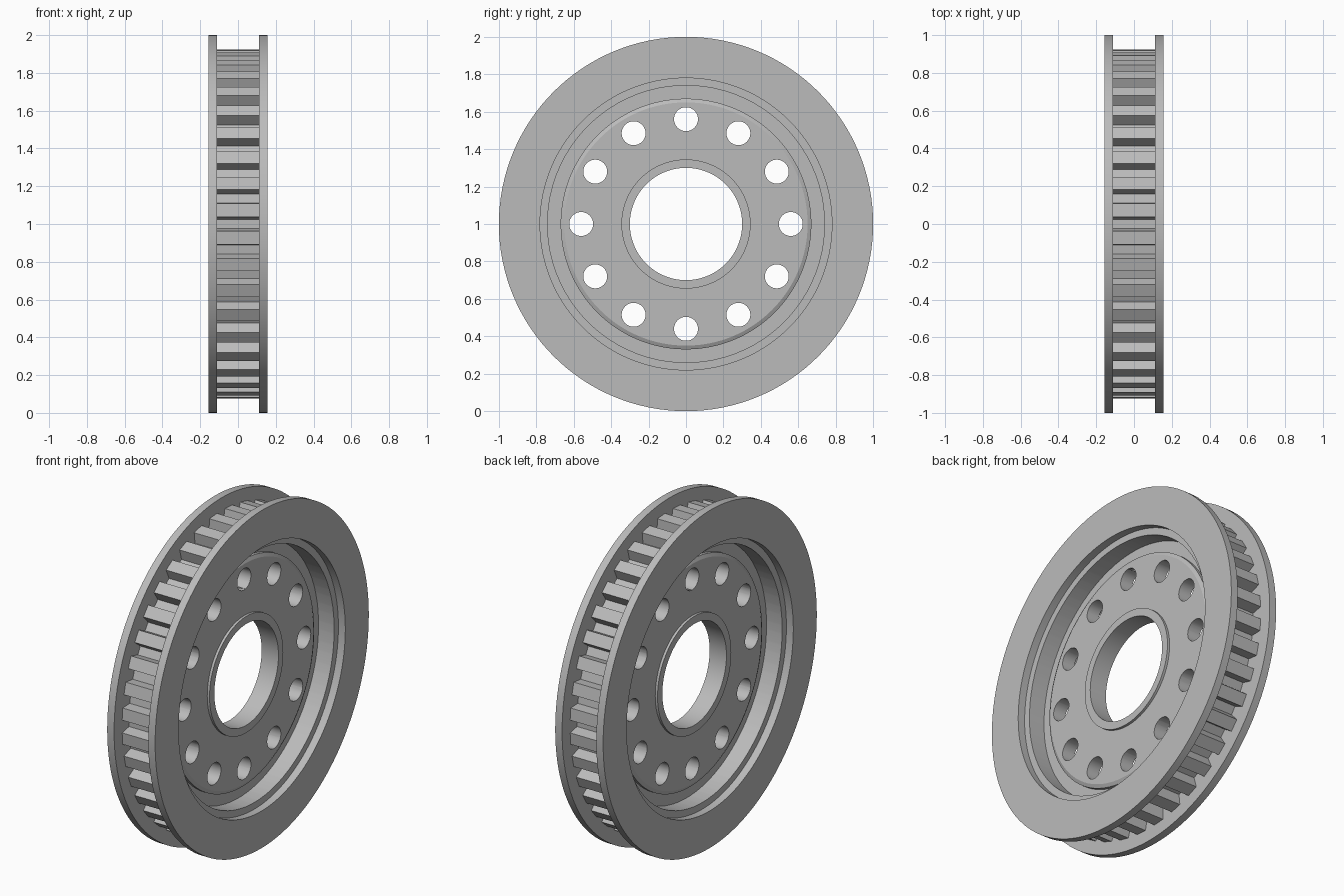
import bpy, bmesh, math
from math import pi, sin, cos, radians

cube = bpy.data.objects.get("Cube")
if cube:
    bpy.data.objects.remove(cube, do_unlink=True)

grey = bpy.data.materials.new("machined grey")
grey.use_nodes = True
colour = (0.5, 0.5, 0.5, 1)
grey.diffuse_color = colour
grey.node_tree.nodes["Principled BSDF"].inputs["Base Color"].default_value = colour


def ring_solid(name, rings):
    """Join closed rings of (x, radius, angle) points, last to first, into a solid about the x axis."""
    bm = bmesh.new()
    loops = [[bm.verts.new((x, r * cos(a), 1 + r * sin(a))) for x, r, a in ring] for ring in rings]
    n = len(loops[0])
    for k, loop in enumerate(loops):
        after = loops[(k + 1) % len(loops)]
        for i in range(n):
            j = (i + 1) % n
            bm.faces.new((loop[i], loop[j], after[j], after[i]))
    bmesh.ops.recalc_face_normals(bm, faces=bm.faces)
    mesh = bpy.data.meshes.new(name)
    bm.to_mesh(mesh)
    bm.free()
    mesh.materials.append(grey)
    obj = bpy.data.objects.new(name, mesh)
    bpy.context.collection.objects.link(obj)
    return obj


def lathe(name, profile, steps=128):
    return ring_solid(name, [[(x, r, 2 * pi * i / steps) for i in range(steps)] for x, r in profile])


def smooth(obj):
    bpy.ops.object.select_all(action='DESELECT')
    obj.select_set(True)
    bpy.context.view_layer.objects.active = obj
    bpy.ops.object.shade_smooth_by_angle(angle=radians(20))


# Toothed rim: trapezoid teeth around a plain bore
TEETH, TIP, ROOT, BORE, HALF = 40, 0.925, 0.86, 0.74, 0.112
pitch = 2 * pi / TEETH
outline = []
for t in range(TEETH):
    mid = (t + 0.5) * pitch
    for r, offset in ((ROOT, -0.05), (TIP, -0.038), (TIP, 0.038), (ROOT, 0.05)):
        outline.append((r, mid + offset))
rim = ring_solid("toothed_rim", [
    [(-HALF, r, a) for r, a in outline],
    [(HALF, r, a) for r, a in outline],
    [(HALF, BORE, a) for r, a in outline],
    [(-HALF, BORE, a) for r, a in outline]])
smooth(rim)

# Side flanges
for side, label in ((1, "left"), (-1, "right")):
    smooth(lathe(label + "_flange", [(side * x, r) for x, r in
                 ((HALF, 0.78), (HALF, 1), (0.157, 1), (0.157, 0.78))]))

# Web: groove floor, raised plate with chamfered edge, raised hub lip
half_profile = [(0.01, 0.75), (0.01, 0.67), (0.03, 0.67), (0.04, 0.65),
                (0.04, 0.345), (0.055, 0.345), (0.055, 0.30)]
web = lathe("web_plate", half_profile + [(-x, r) for x, r in reversed(half_profile)])

# Ring of twelve lightening holes
for i in range(12):
    a = i * pi / 6
    bpy.ops.mesh.primitive_cylinder_add(vertices=32, radius=0.064, depth=0.4,
                                        location=(0, 0.56 * cos(a), 1 + 0.56 * sin(a)),
                                        rotation=(0, pi / 2, 0))
    cutter = bpy.context.object
    cutter.name = "hole_cutter"
    cutter.data.materials.append(grey)
    cut = web.modifiers.new("hole", 'BOOLEAN')
    cut.operation, cut.solver, cut.object = 'DIFFERENCE', 'EXACT', cutter
    bpy.context.view_layer.objects.active = web
    bpy.ops.object.modifier_apply(modifier=cut.name)
    bpy.data.objects.remove(cutter, do_unlink=True)
smooth(web)
